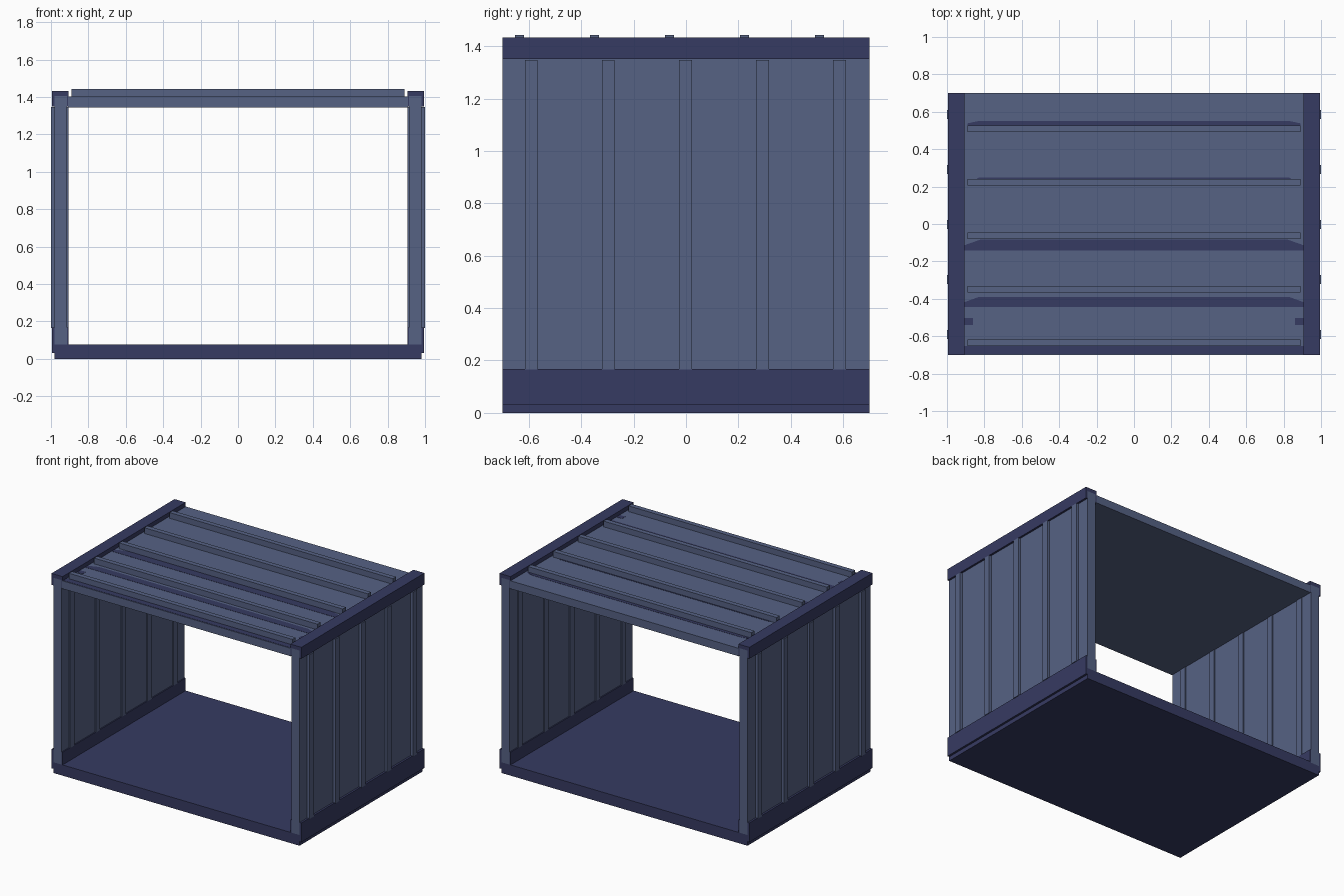
import bpy, bmesh

if "Cube" in bpy.data.objects:
    bpy.data.objects.remove(bpy.data.objects["Cube"])


def material(name, rgb):
    m = bpy.data.materials.new(name)
    m.diffuse_color = (*rgb, 1)
    m.use_nodes = True
    m.node_tree.nodes["Principled BSDF"].inputs["Base Color"].default_value = m.diffuse_color
    return m


LIGHT = material("slate blue", (0.093, 0.122, 0.231))
DARK = material("dark navy", (0.037, 0.043, 0.122))


def add_object(name, bm, mat):
    bmesh.ops.recalc_face_normals(bm, faces=bm.faces)
    me = bpy.data.meshes.new(name)
    bm.to_mesh(me)
    bm.free()
    me.materials.append(mat)
    ob = bpy.data.objects.new(name, me)
    bpy.context.collection.objects.link(ob)
    return ob


def prism(name, pts, axis, lo, hi, mat):
    """Extrude a 2D outline: axis 'y' takes (x, z) points, axis 'z' takes (x, y)."""
    bm = bmesh.new()
    place = (lambda p: (p[0], lo, p[1])) if axis == 'y' else (lambda p: (p[0], p[1], lo))
    face = bm.faces.new([bm.verts.new(place(p)) for p in pts])
    ext = bmesh.ops.extrude_face_region(bm, geom=[face])
    vec = (0, hi - lo, 0) if axis == 'y' else (0, 0, hi - lo)
    bmesh.ops.translate(bm, vec=vec, verts=[v for v in ext['geom'] if isinstance(v, bmesh.types.BMVert)])
    return add_object(name, bm, mat)


def box(name, x, y, z, mat):
    return prism(name, [(x[0], y[0]), (x[1], y[0]), (x[1], y[1]), (x[0], y[1])], 'z', z[0], z[1], mat)


D = 0.70  # half depth

# Floor and roof slabs
box("floor", (-0.98, 0.98), (-D, D), (0, 0.077), DARK)
box("roof", (-0.91, 0.91), (-D, D), (1.345, 1.402), LIGHT)

# Roof ribs
for i in range(5):
    y = -0.635 + 0.286 * i
    box(f"roof_rib_{i + 1}", (-0.89, 0.89), (y - 0.0175, y + 0.0175), (1.40, 1.443), LIGHT)

# Dark strips painted on the roof: (y low, y high, low half width, high half width)
for i, (y0, y1, w0, w1) in enumerate([(-0.695, -0.652, 0.905, 0.905), (-0.445, -0.39, 0.905, 0.83),
                                      (-0.143, -0.083, 0.905, 0.82), (0.238, 0.248, 0.84, 0.83),
                                      (0.525, 0.551, 0.89, 0.83)]):
    ym = y0 + (y1 - y0) * 0.5
    prism(f"roof_strip_{i + 1}", [(-w0, y0), (w0, y0), (w0, ym), (w1, y1), (-w1, y1), (-w0, ym)],
          'z', 1.401, 1.4035, DARK)

for s, side in ((-1, "left"), (1, "right")):
    def sx(a, b):
        return tuple(sorted((s * a, s * b)))

    # Small dark patches by the roof corners
    box(f"{side}_roof_patch", sx(0.86, 0.905), (-0.54, -0.502), (1.401, 1.4035), DARK)
    # Wall panel
    box(f"{side}_wall", sx(0.915, 0.981), (-D, D), (0.07, 1.405), LIGHT)
    # Wall ribs, showing inside and outside
    for i in range(5):
        y = -0.59 + 0.294 * i
        box(f"{side}_wall_rib_{i + 1}", sx(0.907, 0.998), (y - 0.024, y + 0.024), (0.165, 1.347), LIGHT)
    # Top rail: channel capping the wall
    prism(f"{side}_top_rail", [(s * x, z) for x, z in
          [(0.907, 1.35), (0.907, 1.432), (0.995, 1.432), (0.995, 1.35),
           (0.981, 1.35), (0.981, 1.405), (0.915, 1.405), (0.915, 1.35)]], 'y', -D, D, DARK)
    # Bottom rail: plates on both faces of the wall
    box(f"{side}_bottom_rail_outer", sx(0.98, 0.995), (-D, D), (0.03, 0.168), DARK)
    box(f"{side}_bottom_rail_inner", sx(0.907, 0.916), (-D, D), (0.07, 0.168), DARK)

# Outermost ribs reach the full width of two units
for ob in bpy.data.objects:
    if "wall_rib" in ob.name:
        for v in ob.data.vertices:
            if abs(v.co.x) > 0.99:
                v.co.x = 1.0 if v.co.x > 0 else -1.0
